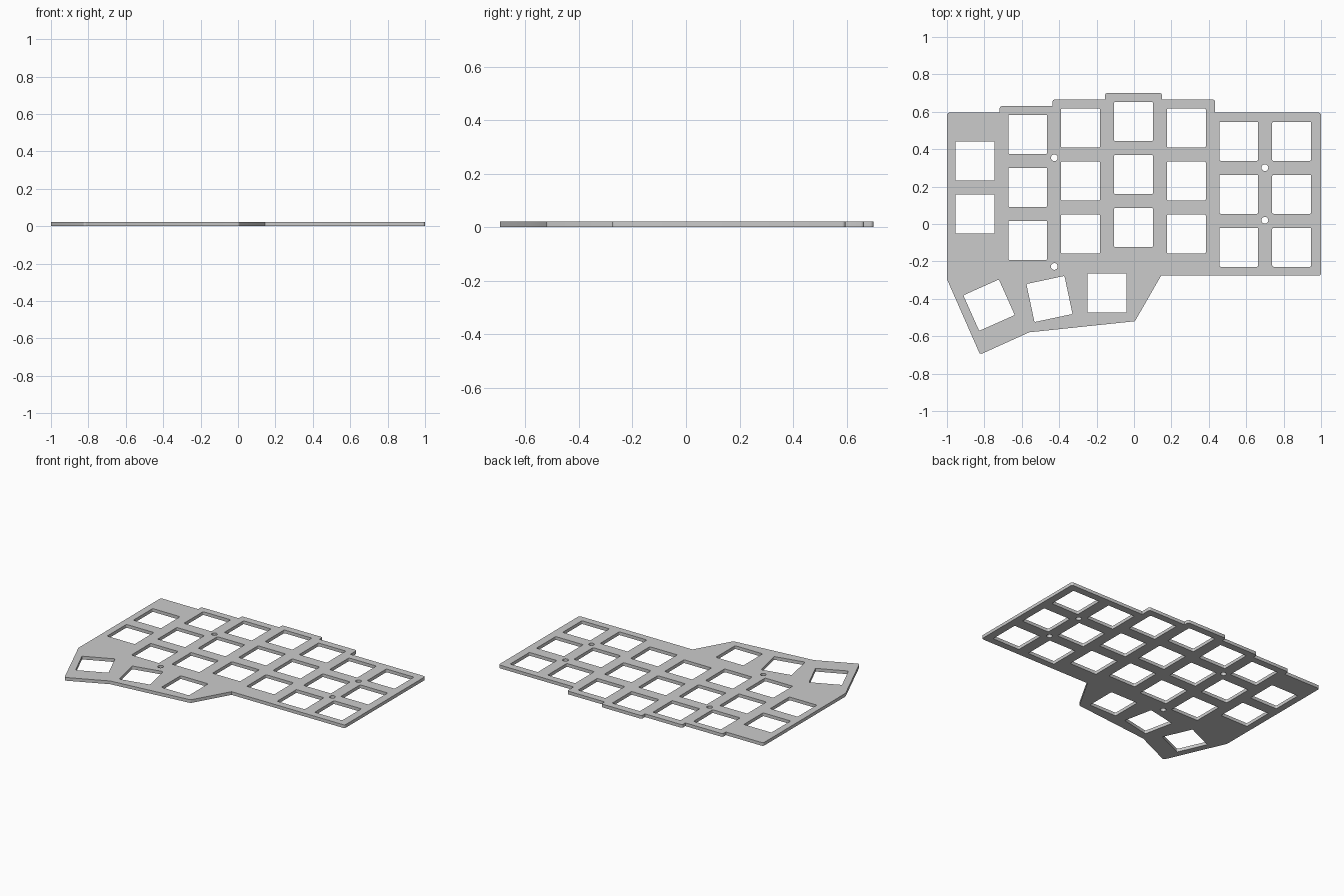
import bpy, bmesh
from math import cos, sin, tan, radians, pi
from mathutils import Vector, Matrix

if "Cube" in bpy.data.objects:
    bpy.data.objects.remove(bpy.data.objects["Cube"])

THICK = 0.022
KEY = 0.208      # switch cut-out size
PITCH = 0.2833   # key spacing


def rounded(points, radius, segs=4):
    """Clockwise polygon with its convex corners filleted."""
    pts = [Vector(p) for p in points]
    out = []
    for i, p in enumerate(pts):
        a = (pts[i - 1] - p).normalized()
        b = (pts[(i + 1) % len(pts)] - p).normalized()
        if a.x * b.y - a.y * b.x < 0.02:      # concave or straight: keep sharp
            out.append(p)
            continue
        half = a.angle(b) / 2
        centre = p + (a + b).normalized() * radius / sin(half)
        start = p + a * radius / tan(half) - centre
        sweep = pi - 2 * half
        for k in range(segs + 1):
            out.append(centre + Matrix.Rotation(-sweep * k / segs, 2) @ start)
    return out


def square(x, y, angle=0):
    h = KEY / 2
    rot = Matrix.Rotation(radians(angle), 2)
    corners = [rot @ Vector(c) + Vector((x, y))
               for c in ((-h, -h), (-h, h), (h, h), (h, -h))]
    return rounded(corners, 0.006, 3)


def circle(x, y, r, n=32):
    return [Vector((x + r * cos(2 * pi * k / n), y + r * sin(2 * pi * k / n)))
            for k in range(n)]


# Stepped plate outline, clockwise from the back left corner
outline = [(-1, 0.595), (-0.718, 0.595), (-0.718, 0.63), (-0.436, 0.63),
           (-0.436, 0.665), (-0.155, 0.665), (-0.155, 0.70), (0.15, 0.70),
           (0.15, 0.665), (0.433, 0.665), (0.433, 0.595), (1, 0.595),
           (1, -0.276), (0.145, -0.276), (0.005, -0.52), (-0.56, -0.579),
           (-0.823, -0.698), (-1, -0.295)]
loops = [rounded(outline, 0.012)]

# Key columns: x, y of the top key, number of keys
columns = [(-0.85, 0.337, 2), (-0.568, 0.479, 3), (-0.286, 0.513, 3),
           (-0.003, 0.548, 3), (0.28, 0.513, 3), (0.56, 0.442, 3), (0.843, 0.442, 3)]
for x, top, count in columns:
    loops += [square(x, top - PITCH * k) for k in range(count)]

# Fanned thumb keys
for x, y, angle in [(-0.144, -0.369, 0), (-0.452, -0.401, 12), (-0.775, -0.434, 24)]:
    loops.append(square(x, y, angle))

# Screw holes
for x, y in [(-0.426, 0.354), (-0.426, -0.227), (0.70, 0.301), (0.70, 0.02)]:
    loops.append(circle(x, y, 0.018))

# Filled, extruded profile
curve = bpy.data.curves.new("switch_plate_profile", 'CURVE')
curve.dimensions = '2D'
curve.fill_mode = 'BOTH'
curve.extrude = THICK / 2
for loop in loops:
    s = curve.splines.new('POLY')
    s.points.add(len(loop) - 1)
    for point, p in zip(s.points, loop):
        point.co = (p.x, p.y, 0, 1)
    s.use_cyclic_u = True
plate = bpy.data.objects.new("switch_plate", curve)
bpy.context.collection.objects.link(plate)
bpy.context.view_layer.objects.active = plate
plate.select_set(True)
bpy.ops.object.convert(target='MESH')
plate = bpy.context.object

# Weld the caps to the walls and stand the plate on z = 0
bm = bmesh.new()
bm.from_mesh(plate.data)
bmesh.ops.remove_doubles(bm, verts=bm.verts, dist=0.0001)
bmesh.ops.translate(bm, verts=bm.verts, vec=(0, 0, THICK / 2))
bmesh.ops.recalc_face_normals(bm, faces=bm.faces)
bm.to_mesh(plate.data)
bm.free()
bpy.ops.object.shade_smooth_by_angle(angle=radians(35))
